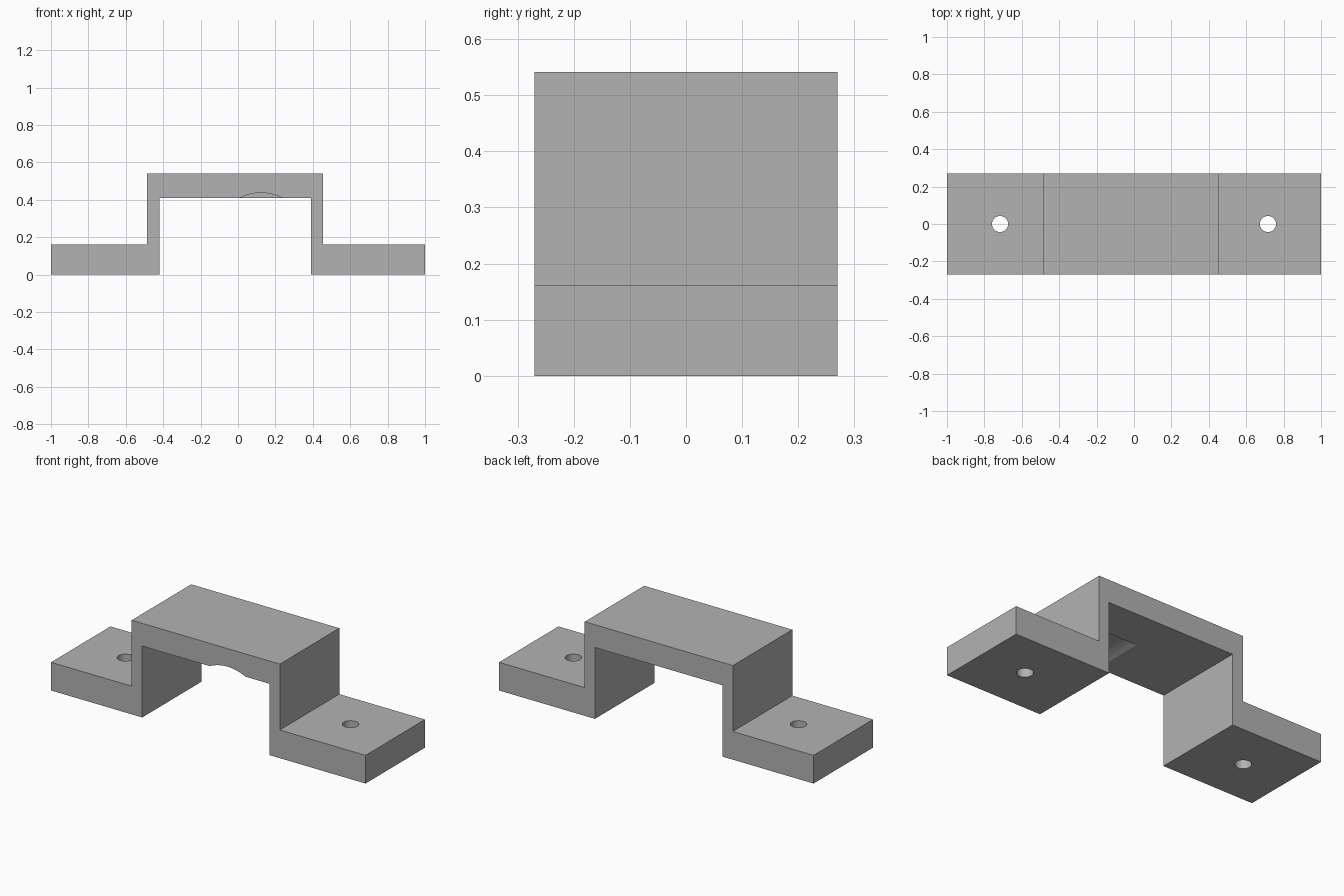
import bpy
import bmesh
from math import pi, radians
from mathutils import Matrix

default = bpy.data.objects.get("Cube")
if default:
    bpy.data.objects.remove(default, do_unlink=True)

HALF_DEPTH = 0.27
FOOT_TOP, CEILING, TOP = 0.162, 0.41, 0.541

# Single plain grey material
grey = bpy.data.materials.new("plain grey")
grey.use_nodes = True
colour = (0.45, 0.45, 0.45, 1)
grey.diffuse_color = colour
grey.node_tree.nodes["Principled BSDF"].inputs["Base Color"].default_value = colour


def add_object(name, bm):
    bmesh.ops.recalc_face_normals(bm, faces=bm.faces)
    mesh = bpy.data.meshes.new(name)
    bm.to_mesh(mesh)
    bm.free()
    mesh.materials.append(grey)
    obj = bpy.data.objects.new(name, mesh)
    bpy.context.collection.objects.link(obj)
    return obj


def extruded_profile(name, points, y0, y1):
    bm = bmesh.new()
    face = bm.faces.new([bm.verts.new((x, y0, z)) for x, z in points])
    result = bmesh.ops.extrude_face_region(bm, geom=[face])
    moved = [v for v in result["geom"] if isinstance(v, bmesh.types.BMVert)]
    bmesh.ops.translate(bm, verts=moved, vec=(0, y1 - y0, 0))
    return add_object(name, bm)


def cylinder(name, radius, length, matrix, segments):
    bm = bmesh.new()
    bmesh.ops.create_cone(bm, cap_ends=True, segments=segments, radius1=radius,
                          radius2=radius, depth=length, matrix=matrix)
    return add_object(name, bm)


# Bracket body: two feet joined by a raised bridge
bracket = extruded_profile("bracket", [
    (-1, 0), (-0.42, 0), (-0.42, CEILING), (0.39, CEILING), (0.39, 0), (1, 0),
    (1, FOOT_TOP), (0.455, FOOT_TOP), (0.455, TOP),
    (-0.487, TOP), (-0.487, FOOT_TOP), (-1, FOOT_TOP)], -HALF_DEPTH, HALF_DEPTH)

# Screw holes through both feet
cutters = [cylinder("screw_hole_cutter", 0.043, 0.6,
                    Matrix.Translation((side * 0.716, 0, 0.1)), 48)
           for side in (-1, 1)]

# Shallow arched groove under the bridge, open at the front
groove_radius, groove_end = 0.25, 0.03
cutters.append(cylinder(
    "groove_cutter", groove_radius, 0.6,
    Matrix.Translation((0.123, groove_end - 0.3, 0.437 - groove_radius))
    @ Matrix.Rotation(pi / 2, 4, "X"), 96))

bpy.context.view_layer.objects.active = bracket
for cutter in cutters:
    cutter.hide_render = True
    cut = bracket.modifiers.new("cut", "BOOLEAN")
    cut.operation = "DIFFERENCE"
    cut.solver = "EXACT"
    cut.object = cutter
    bpy.ops.object.modifier_apply(modifier=cut.name)
    bpy.data.objects.remove(cutter, do_unlink=True)

# Smooth curved walls, sharp corners
bpy.ops.object.select_all(action="DESELECT")
bracket.select_set(True)
bpy.ops.object.shade_smooth_by_angle(angle=radians(20))
